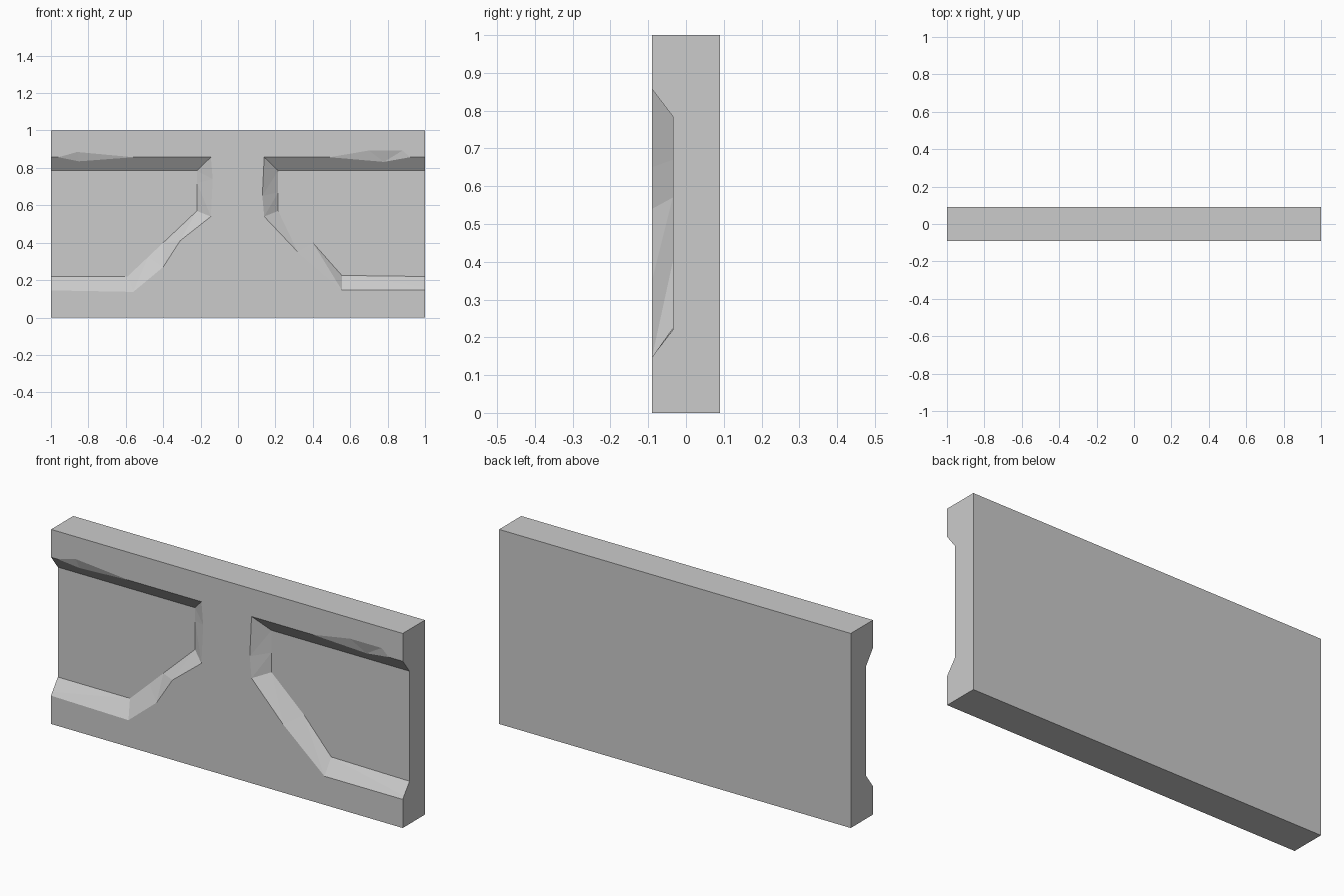
import bpy, bmesh

FRONT, FLOOR, BACK = -0.09, -0.035, 0.09

cube = bpy.data.objects.get("Cube")
if cube:
    bpy.data.objects.remove(cube, do_unlink=True)

stone = bpy.data.materials.new("plain grey stone")
stone.use_nodes = True
colour = (0.6, 0.6, 0.6, 1)
stone.diffuse_color = colour
stone.node_tree.nodes["Principled BSDF"].inputs["Base Color"].default_value = colour


def make_object(name, bm):
    bmesh.ops.recalc_face_normals(bm, faces=bm.faces)
    mesh = bpy.data.meshes.new(name)
    bm.to_mesh(mesh)
    bm.free()
    mesh.materials.append(stone)
    obj = bpy.data.objects.new(name, mesh)
    bpy.context.collection.objects.link(obj)
    return obj


def pocket_cutter(name, rim, floor):
    """Loft from the floor outline to the rim outline, then straight out."""
    bm = bmesh.new()
    rings = [[bm.verts.new((x, y, z)) for x, z in outline]
             for outline, y in ((floor, FLOOR), (rim, FRONT), (rim, FRONT - 0.1))]
    for a, b in zip(rings, rings[1:]):
        for i in range(len(a)):
            j = (i + 1) % len(a)
            bm.faces.new((a[i], a[j], b[j]))
            bm.faces.new((a[i], b[j], b[i]))
    bm.faces.new(rings[0])
    bm.faces.new(rings[-1])
    return make_object(name, bm)


def chip_cutter(name, edge, x, z):
    """Hull of points on the front, one on the slope and one in the open."""
    bm = bmesh.new()
    slope_y = FRONT + (0.857 - z) / 0.072 * (FLOOR - FRONT)
    points = [(px, FRONT, pz) for px, pz in edge]
    points += [(x, slope_y, z), (x, FRONT - 0.05, z)]
    verts = [bm.verts.new(p) for p in points]
    bmesh.ops.convex_hull(bm, input=verts)
    return make_object(name, bm)


# Solid slab
bm = bmesh.new()
bmesh.ops.create_cube(bm, size=1)
for v in bm.verts:
    v.co = (v.co.x * 2, v.co.y * (BACK - FRONT), v.co.z + 0.5)
slab = make_object("wall_panel", bm)

# Bevelled pockets, open at the panel ends, and chipped upper edges
cutters = [
    pocket_cutter(
        "left_pocket_cutter",
        [(1.1, .857), (.14, .857), (.13, .65), (.14, .54), (.32, .35), (.555, .147), (1.1, .147)],
        [(1.1, .785), (.215, .785), (.215, .67), (.215, .57), (.4, .4), (.555, .225), (1.1, .218)]),
    pocket_cutter(
        "right_pocket_cutter",
        [(-1.1, .857), (-.145, .857), (-.135, .74), (-.145, .54), (-.31, .41), (-.4, .27),
         (-.56, .137), (-1.1, .147)],
        [(-1.1, .785), (-.22, .785), (-.22, .72), (-.22, .57), (-.4, .4), (-.48, .324),
         (-.59, .22), (-1.1, .22)]),
    chip_cutter("left_chip_cutter",
                [(.49, .857), (.7, .893), (.88, .893), (.92, .857)], .78, .832),
    chip_cutter("right_chip_cutter",
                [(-.96, .857), (-.86, .885), (-.56, .857)], -.85, .835),
]

for cutter in cutters:
    cutter.hide_render = True
    mod = slab.modifiers.new(cutter.name, 'BOOLEAN')
    mod.operation = 'DIFFERENCE'
    mod.solver = 'EXACT'
    mod.object = cutter

# Bake the cuts and drop the cutters
depsgraph = bpy.context.evaluated_depsgraph_get()
baked = bpy.data.meshes.new_from_object(slab.evaluated_get(depsgraph))
slab.modifiers.clear()
slab.data = baked
slab.data.materials.clear()
slab.data.materials.append(stone)
for poly in slab.data.polygons:
    poly.material_index = 0
    poly.use_smooth = False
for cutter in cutters:
    bpy.data.objects.remove(cutter, do_unlink=True)
